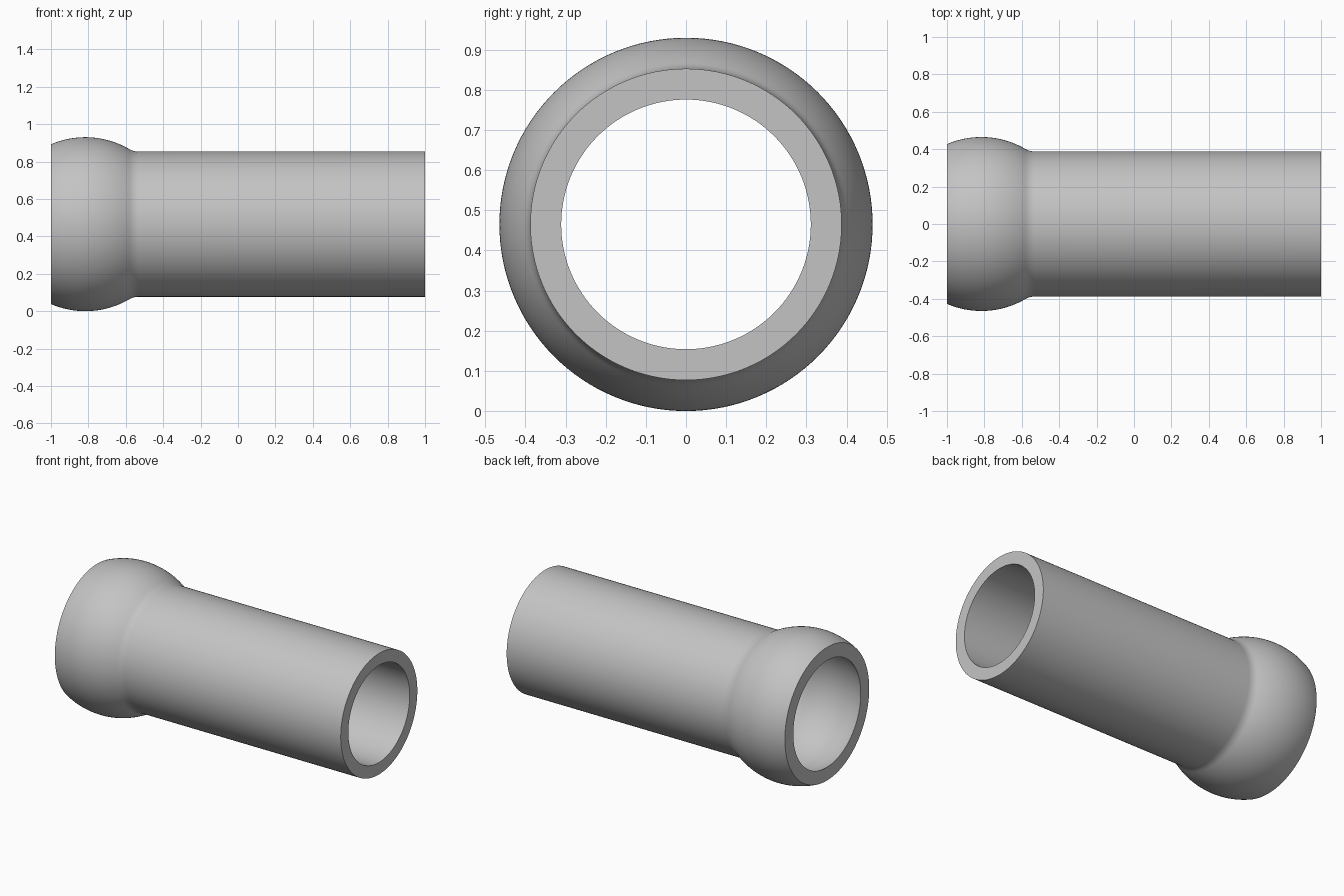
import bpy, bmesh
from math import sqrt, sin, cos, atan2, pi, radians
from mathutils import Matrix, Vector

cube = bpy.data.objects.get("Cube")
if cube:
    bpy.data.objects.remove(cube)

SEGMENTS = 128
BALL_X, BALL_R = -0.816, 0.465   # spherical socket
PIPE_R, WALL, FILLET = 0.388, 0.077, 0.1
AXIS_Z = BALL_R


def wall_profile(offset):
    """Points (x, radius) along one skin: ball arc, blend fillet, straight pipe."""
    ball, pipe, blend = BALL_R - offset, PIPE_R - offset, FILLET + offset
    reach = sqrt((ball + blend) ** 2 - (pipe + blend) ** 2)
    join = atan2(pipe + blend, reach)
    start = pi - atan2(sqrt(ball ** 2 - (BALL_X + 1) ** 2), BALL_X + 1)
    points = []
    for i in range(33):
        a = start + (join - start) * i / 32
        points.append((BALL_X + ball * cos(a), ball * sin(a)))
    for i in range(1, 13):
        a = (join + pi) + (pi / 2 - join) * i / 12
        points.append((BALL_X + reach + blend * cos(a), pipe + blend + blend * sin(a)))
    points.append((1.0, pipe))
    return points


# Closed wall section revolved around the pipe axis
section = wall_profile(0) + wall_profile(WALL)[::-1]
bm = bmesh.new()
rings = []
for s in range(SEGMENTS):
    turn = Matrix.Rotation(2 * pi * s / SEGMENTS, 3, 'X')
    rings.append([bm.verts.new(turn @ Vector((x, 0, r))) for x, r in section])
for s in range(SEGMENTS):
    a, b = rings[s], rings[(s + 1) % SEGMENTS]
    for i in range(len(section)):
        j = (i + 1) % len(section)
        bm.faces.new((a[i], a[j], b[j], b[i]))
bmesh.ops.recalc_face_normals(bm, faces=bm.faces)

mesh = bpy.data.meshes.new("socket_pipe")
bm.to_mesh(mesh)
bm.free()
pipe = bpy.data.objects.new("socket_pipe", mesh)
pipe.location.z = AXIS_Z
bpy.context.collection.objects.link(pipe)

# Plain grey material
grey = bpy.data.materials.new("plain_grey")
grey.use_nodes = True
color = (0.55, 0.55, 0.55, 1)
grey.diffuse_color = color
grey.node_tree.nodes["Principled BSDF"].inputs["Base Color"].default_value = color
mesh.materials.append(grey)

# Smooth walls with crisp end rims
bpy.ops.object.select_all(action='DESELECT')
pipe.select_set(True)
bpy.context.view_layer.objects.active = pipe
bpy.ops.object.shade_smooth_by_angle(angle=radians(30))
